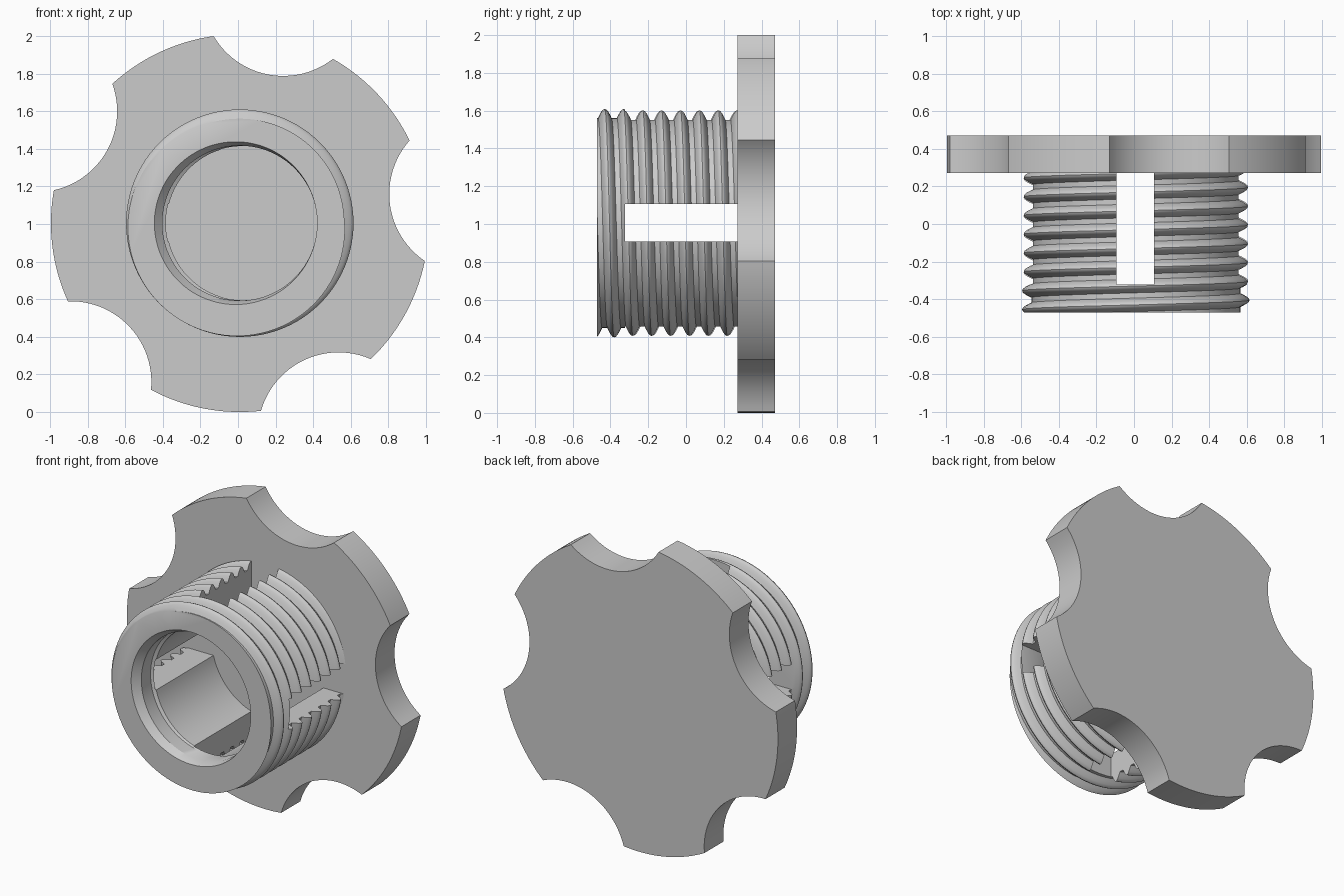
import bpy, bmesh, math
from mathutils import Vector

if "Cube" in bpy.data.objects:
    bpy.data.objects.remove(bpy.data.objects["Cube"])

CX, CZ = 0.0095, 1.0045            # axis of the knob
FRONT, SEAT, BACK = -0.47, 0.272, 0.47
PITCH, CREST, ROOT = 0.1, 0.605, 0.556

grey = bpy.data.materials.new("light_grey")
grey.use_nodes = True
grey.diffuse_color = (0.6, 0.6, 0.6, 1)
grey.node_tree.nodes["Principled BSDF"].inputs["Base Color"].default_value = (0.6, 0.6, 0.6, 1)


def finish(name, bm):
    bmesh.ops.recalc_face_normals(bm, faces=bm.faces)
    mesh = bpy.data.meshes.new(name)
    bm.to_mesh(mesh)
    bm.free()
    mesh.materials.append(grey)
    obj = bpy.data.objects.new(name, mesh)
    bpy.context.collection.objects.link(obj)
    return obj


def polar(radius, angle, y, cx=CX):
    return Vector((cx + radius * math.cos(angle), y, CZ + radius * math.sin(angle)))


def smooth(obj, degrees):
    bpy.ops.object.select_all(action="DESELECT")
    obj.select_set(True)
    bpy.context.view_layer.objects.active = obj
    bpy.ops.object.shade_smooth_by_angle(angle=math.radians(degrees))


# Hand wheel: disc with five round finger scallops
def build_wheel():
    R, dist, cut, steps = 1.0045, 1.235, 0.43, 24
    half = math.acos((R * R + dist * dist - cut * cut) / (2 * R * dist))
    swing = math.asin(R * math.sin(half) / cut)
    outline = []
    for k in range(5):
        mid = math.radians(7.2 + 72 * k)
        centre = polar(dist, mid, SEAT)
        for i in range(steps + 1):
            a = mid + math.pi + swing * (1 - 2 * i / steps)
            outline.append(centre + Vector((math.cos(a), 0, math.sin(a))) * cut)
        gap = math.radians(72) - 2 * half
        for i in range(1, steps):
            outline.append(polar(R, mid + half + gap * i / steps, SEAT))
    bm = bmesh.new()
    face = bm.faces.new([bm.verts.new(p) for p in outline])
    ext = bmesh.ops.extrude_face_region(bm, geom=[face], use_keep_orig=True)
    moved = [g for g in ext["geom"] if isinstance(g, bmesh.types.BMVert)]
    bmesh.ops.translate(bm, verts=moved, vec=(0, BACK - SEAT, 0))
    return finish("hand_wheel", bm)


# Threaded sleeve: solid screw whose mesh rows follow the helix
def thread_radius(phase):
    t = abs(phase - round(phase))
    return ROOT + (CREST - ROOT) * math.cos(min(t / 0.36, 1) * math.pi / 2)


def build_sleeve():
    end, columns = SEAT + 0.01, 96
    levels = [0, 0.09, 0.18, 0.27, 0.36, 0.64, 0.73, 0.82, 0.91]
    rows = [turn + f for turn in range(-3, 10) for f in levels]
    bm = bmesh.new()
    grid = []
    for c in range(columns + 1):
        angle = math.tau * c / columns
        lead = 0.25 - c / columns
        column = []
        for s in rows:
            y = min(max(-0.43 + PITCH * (s + lead), FRONT), end)
            phase = (y + 0.43) / PITCH - lead
            column.append(bm.verts.new(polar(thread_radius(phase), angle, y)))
        grid.append(column)
    for a, b in zip(grid, grid[1:]):
        for i in range(len(rows) - 1):
            bm.faces.new((a[i], a[i + 1], b[i + 1], b[i]))
    bmesh.ops.remove_doubles(bm, verts=bm.verts, dist=0.0003)
    loose = [e for e in bm.edges if not e.link_faces]
    bmesh.ops.delete(bm, geom=loose, context="EDGES")
    bmesh.ops.holes_fill(bm, edges=[e for e in bm.edges if e.is_boundary], sides=0)
    return finish("threaded_sleeve", bm)


# Cutter for the bore: stacked circles of (depth, centre, radius)
def build_bore():
    sections = [(-0.6, -0.012, 0.433), (FRONT, -0.012, 0.433), (-0.425, CX, 0.412),
                (-0.33, CX, 0.412), (-0.32, 0.03, 0.41), (0.4, 0.03, 0.41)]
    n = 96
    bm = bmesh.new()
    rings = [[bm.verts.new(polar(r, math.tau * (i + 0.5) / n, y, cx)) for i in range(n)]
             for y, cx, r in sections]
    for a, b in zip(rings, rings[1:]):
        for i in range(n):
            j = (i + 1) % n
            bm.faces.new((a[i], a[j], b[j], b[i]))
    bm.faces.new(rings[0])
    bm.faces.new(rings[-1])
    return finish("bore_cutter", bm)


# Cutter for one pair of opposite slots
def build_slot(name, size_x, size_z):
    bm = bmesh.new()
    bmesh.ops.create_cube(bm, size=1)
    start, stop = -0.322, 0.4
    bmesh.ops.scale(bm, verts=bm.verts, vec=(size_x, stop - start, size_z))
    bmesh.ops.translate(bm, verts=bm.verts, vec=(CX - 0.003, (start + stop) / 2, CZ + 0.002))
    return finish(name, bm)


def subtract(obj, cutter):
    mod = obj.modifiers.new(cutter.name, "BOOLEAN")
    mod.operation = "DIFFERENCE"
    mod.solver = "EXACT"
    mod.object = cutter
    bpy.context.view_layer.objects.active = obj
    bpy.ops.object.modifier_apply(modifier=mod.name)
    bpy.data.objects.remove(cutter)


wheel = build_wheel()
sleeve = build_sleeve()
for cutter in (build_bore(), build_slot("side_slot_cutter", 2, 0.2),
               build_slot("upright_slot_cutter", 0.2, 2)):
    cutter.hide_render = True
    subtract(sleeve, cutter)
smooth(wheel, 30)
smooth(sleeve, 30)
